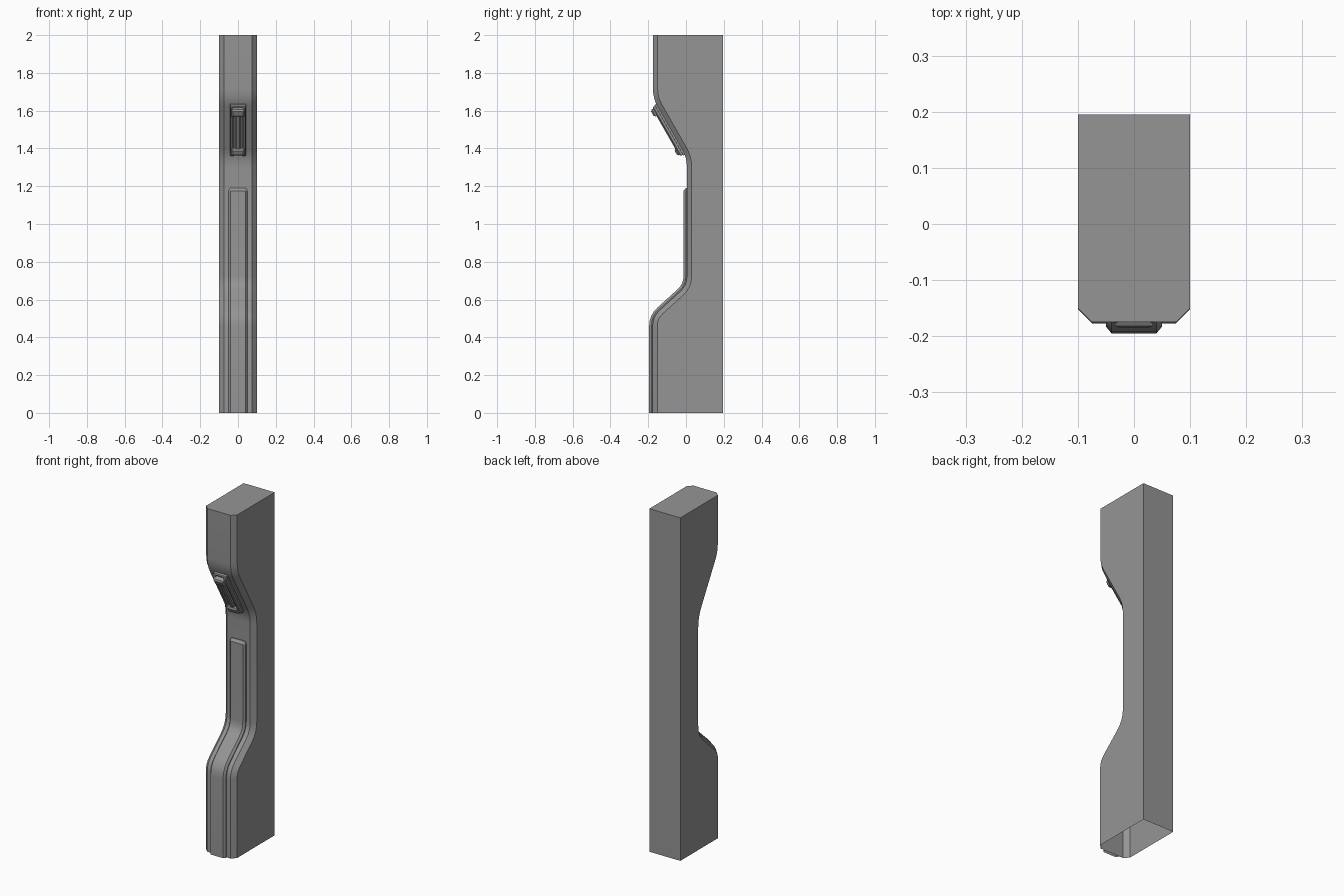
import bpy, bmesh
from mathutils import Vector

cube = bpy.data.objects.get("Cube")
if cube:
    bpy.data.objects.remove(cube)

grey = bpy.data.materials.new("grey")
grey.use_nodes = True
grey.diffuse_color = (0.3, 0.3, 0.3, 1)
grey.node_tree.nodes["Principled BSDF"].inputs["Base Color"].default_value = grey.diffuse_color


def finish(name, bm):
    bmesh.ops.recalc_face_normals(bm, faces=bm.faces)
    mesh = bpy.data.meshes.new(name)
    bm.to_mesh(mesh)
    bm.free()
    mesh.materials.append(grey)
    ob = bpy.data.objects.new(name, mesh)
    bpy.context.collection.objects.link(ob)
    bpy.ops.object.select_all(action='DESELECT')
    ob.select_set(True)
    bpy.context.view_layer.objects.active = ob
    bpy.ops.object.shade_smooth_by_angle(angle=0.4)
    return ob


def loft(name, rings, closed):
    """Skin a list of rings; cap only the first one."""
    bm = bmesh.new()
    rows = [[bm.verts.new(p) for p in ring] for ring in rings]
    count = len(rows[0])
    for a, b in zip(rows, rows[1:]):
        for i in range(count if closed else count - 1):
            j = (i + 1) % count
            bm.faces.new((a[i], a[j], b[j], b[i]))
    bm.faces.new(rows[0])
    return finish(name, bm)


def rounded(corners, radius, steps=4):
    """Round the inner corners of a (y, z) path."""
    pts = [Vector(c) for c in corners]
    path = [pts[0]]
    for a, b, c in zip(pts, pts[1:], pts[2:]):
        p, q = b + (a - b).normalized() * radius, b + (c - b).normalized() * radius
        for k in range(steps + 1):
            t = k / steps
            path.append(p * (1 - t) ** 2 + b * 2 * t * (1 - t) + q * t ** 2)
    return path + [pts[-1]]


def offset(path, d):
    """Shift a downward path towards the front by d."""
    out = []
    for i, p in enumerate(path):
        into = (p - path[max(i - 1, 0)]).normalized()
        away = (path[min(i + 1, len(path) - 1)] - p).normalized()
        t = (into + away).normalized()
        out.append(p + Vector((t.y, -t.x)) * d)
    return out


upper, lower = Vector((-.175, 1.665)), Vector((.005, 1.35))
corners = [(-.175, 2), upper, lower, (.005, .675), (-.177, .51), (-.177, 0)]

# Pillar body: chamfered front, closed top, open underside
front = rounded(corners, .05)
side = offset(front, -.025)
rings = []
for f, s in zip(front, side):
    rings.append([(-.1, .195, s.y), (-.1, s.x, s.y), (-.075, f.x, f.y),
                  (.075, f.x, f.y), (.1, s.x, s.y), (.1, .195, s.y)])
loft("pillar_body", rings, True)

# Raised trim strip following the lower front
trim = rounded([(.005, 1.175)] + corners[3:], .05)
section = [(-.05, 0), (-.05, .006), (-.04, .018), (.04, .018), (.05, .006), (.05, 0)]
levels = {d: offset(trim, -0.0 + d) for _, d in section}
rings = [[(x * .85, .005 - min(d, .006), 1.19) for x, d in section]]
for i in range(len(trim)):
    rings.append([(x, levels[d][i].x, levels[d][i].y) for x, d in section])
loft("trim_strip", rings, False)

# Latch on the sloping face, built from tapered blocks
along = (lower - upper).normalized()
out = Vector((along.y, -along.x))


def slope_block(name, x0, x1, t0, t1, height, taper):
    bm = bmesh.new()
    layers = []
    for n, s in ((-.01, 0), (height - taper, 0), (height, taper)):
        layer = []
        for x, t in ((x0 + s, t0 + s), (x1 - s, t0 + s), (x1 - s, t1 - s), (x0 + s, t1 - s)):
            p = upper + along * t + out * n
            layer.append(bm.verts.new((x, p.x, p.y)))
        layers.append(layer)
    for a, b in zip(layers, layers[1:]):
        for i in range(4):
            j = (i + 1) % 4
            bm.faces.new((a[i], a[j], b[j], b[i]))
    bm.faces.new(layers[0])
    bm.faces.new(layers[-1])
    finish(name, bm)


slope_block("latch_base", -.042, .042, .035, .343, .014, .005)
for label, x in (("left", .033), ("right", -.033)):
    slope_block("latch_rail_" + label, x - .008, x + .008, .04, .338, .026, .005)
slope_block("latch_top_block", -.034, .034, .048, .09, .043, .008)
slope_block("latch_bottom_block", -.034, .034, .29, .33, .038, .008)
slope_block("latch_grip", -.015, .015, .085, .295, .03, .006)
